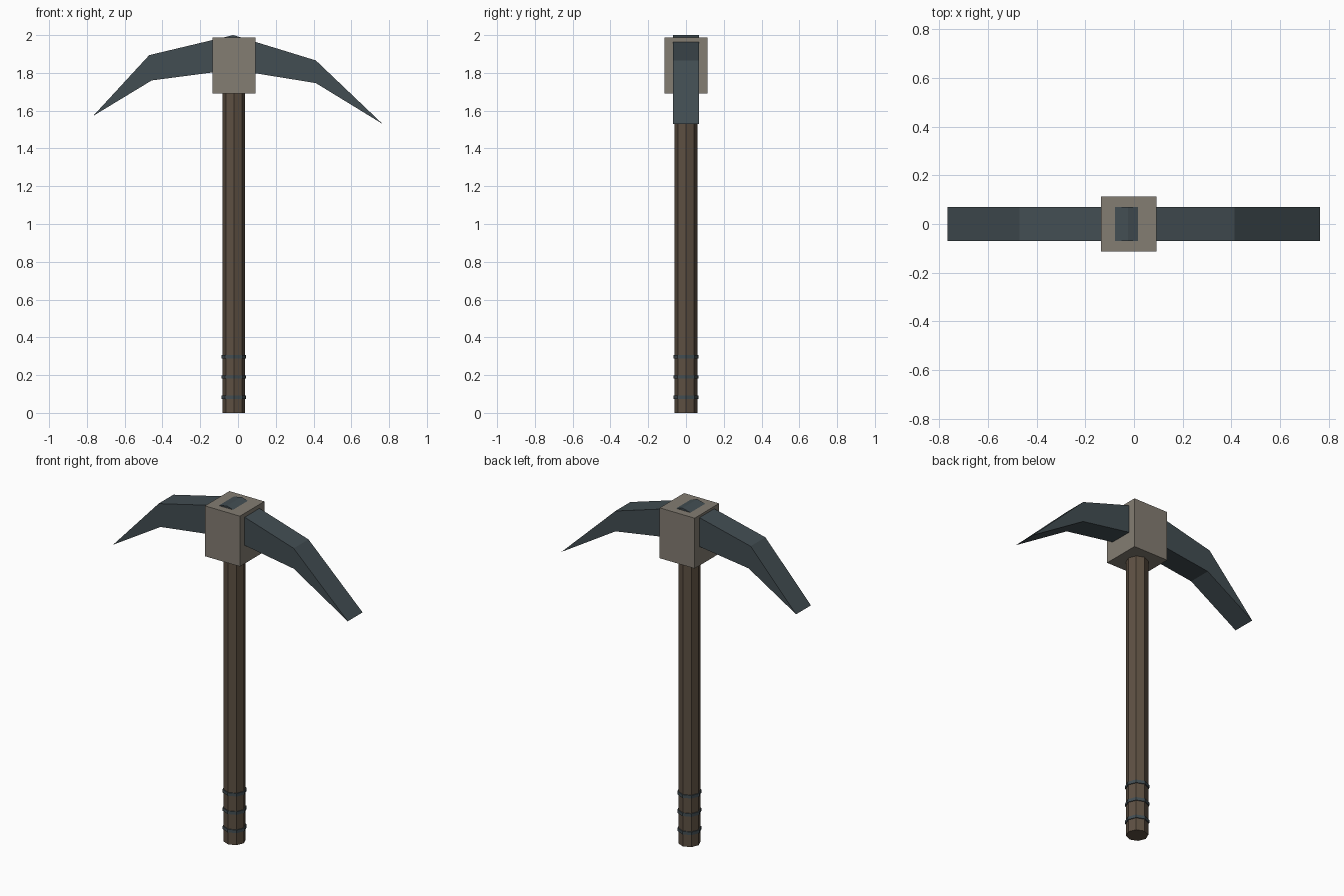
import bpy, bmesh

if "Cube" in bpy.data.objects:
    bpy.data.objects.remove(bpy.data.objects["Cube"])

CX = -0.022  # handle axis


def material(name, rgb):
    m = bpy.data.materials.new(name)
    m.diffuse_color = (*rgb, 1)
    m.use_nodes = True
    m.node_tree.nodes["Principled BSDF"].inputs["Base Color"].default_value = m.diffuse_color
    return m


wood = material("wood", (0.11, 0.08, 0.055))
steel = material("steel", (0.055, 0.075, 0.085))
stone = material("stone", (0.23, 0.205, 0.17))


def octagon(name, radius, z0, z1, mat):
    bpy.ops.mesh.primitive_cylinder_add(vertices=8, radius=radius, depth=z1 - z0,
                                        location=(CX, 0, (z0 + z1) / 2))
    ob = bpy.context.object
    ob.name = name
    ob.data.materials.append(mat)


# Octagonal shaft, running up into the collar
octagon("handle", 0.06, 0, 1.75, wood)

# Thin grip bands
for i, z in enumerate((0.082, 0.19, 0.298)):
    octagon(f"grip_band_{i + 1}", 0.065, z - 0.009, z + 0.009, steel)

# Collar block
bpy.ops.mesh.primitive_cube_add(size=1, location=(CX, 0, 1.839))
collar = bpy.context.object
collar.name = "collar"
collar.scale = (0.228, 0.228, 0.297)
collar.data.materials.append(stone)

# Curved pick head: side profile extruded along y, wedge tips
top = [(-0.767, 1.572), (-0.47, 1.894), (-0.025, 2.0), (0.412, 1.866), (0.765, 1.53)]
bottom = [(0.412, 1.746), (-0.025, 1.817), (-0.457, 1.76)]
bm = bmesh.new()
HALF = 0.069
front, back = ([bm.verts.new((x, y, z)) for x, z in top + bottom] for y in (-HALF, HALF))
n = len(front)
for i in range(n):
    j = (i + 1) % n
    bm.faces.new((front[i], front[j], back[j], back[i]))
for side in (front, back):
    for ids in ((0, 1, 7), (1, 2, 6, 7), (2, 3, 5, 6), (3, 4, 5)):
        bm.faces.new([side[k] for k in ids])
bmesh.ops.recalc_face_normals(bm, faces=bm.faces)
mesh = bpy.data.meshes.new("pick_head")
bm.to_mesh(mesh)
bm.free()
mesh.materials.append(steel)
bpy.context.collection.objects.link(bpy.data.objects.new("pick_head", mesh))
